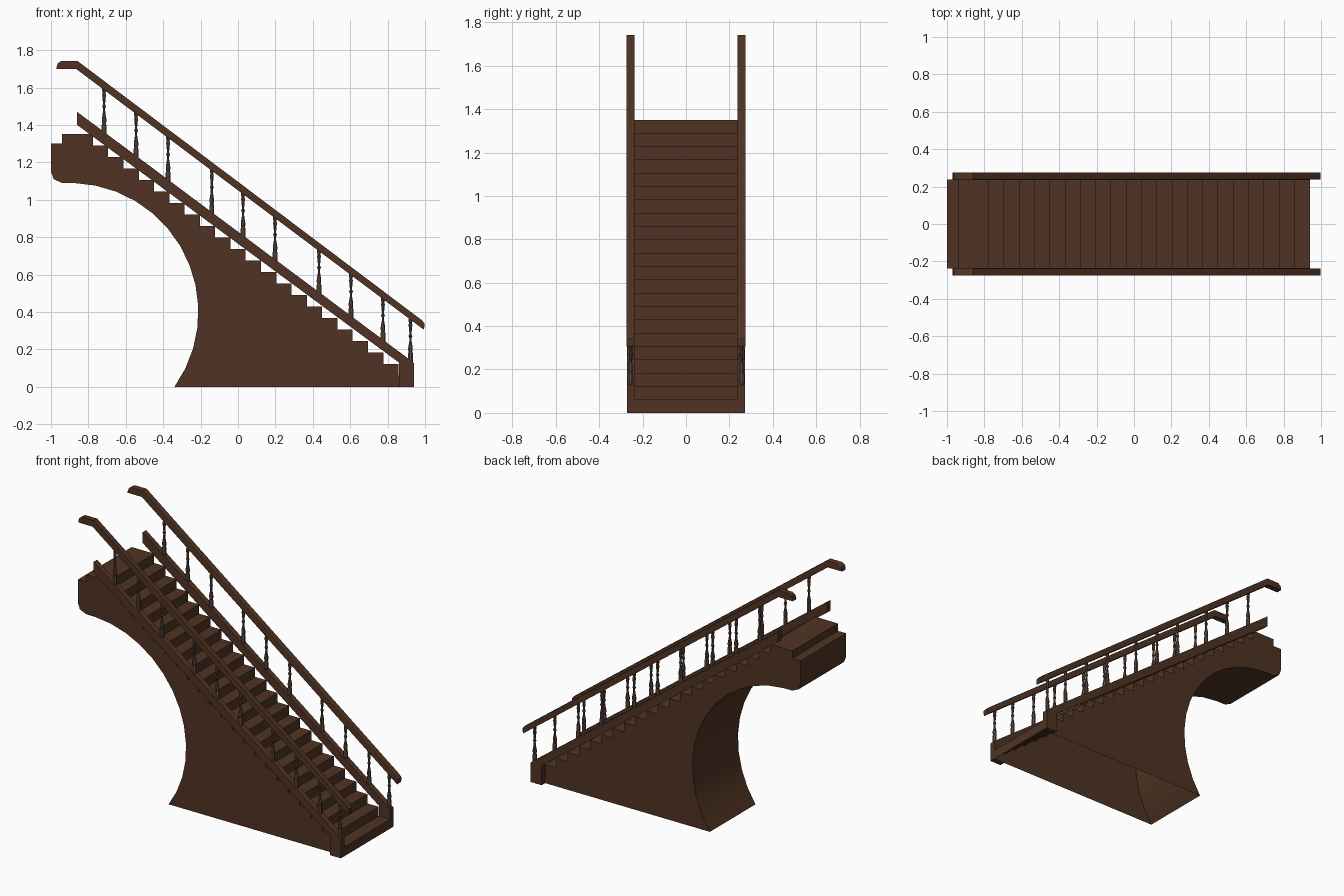
import bpy, bmesh
from math import sin, cos, tau, radians

old = bpy.data.objects.get("Cube")
if old:
    bpy.data.objects.remove(old, do_unlink=True)


def material(name, rgb):
    m = bpy.data.materials.new(name)
    m.use_nodes = True
    m.diffuse_color = (*rgb, 1)
    bsdf = m.node_tree.nodes["Principled BSDF"]
    bsdf.inputs["Base Color"].default_value = (*rgb, 1)
    bsdf.inputs["Roughness"].default_value = 0.8
    return m


wood = material("dark_brown_wood", (0.080, 0.034, 0.017))
baluster_wood = material("grey_brown_wood", (0.115, 0.070, 0.054))


def finish(name, bm, mat, smooth=None):
    bmesh.ops.recalc_face_normals(bm, faces=bm.faces)
    me = bpy.data.meshes.new(name)
    bm.to_mesh(me)
    bm.free()
    me.materials.append(mat)
    ob = bpy.data.objects.new(name, me)
    bpy.context.collection.objects.link(ob)
    if smooth:
        bpy.ops.object.select_all(action="DESELECT")
        ob.select_set(True)
        bpy.context.view_layer.objects.active = ob
        bpy.ops.object.shade_smooth_by_angle(angle=radians(smooth))
    return ob


def extrude_xz(profile, y0, y1):
    """Extrude an x-z outline along y; returns the bmesh and its y0 corners."""
    bm = bmesh.new()
    near = [bm.verts.new((x, y0, z)) for x, z in profile]
    far = [bm.verts.new((x, y1, z)) for x, z in profile]
    bm.faces.new(near)
    bm.faces.new(far[::-1])
    for i in range(len(near)):
        j = (i + 1) % len(near)
        bm.faces.new((near[i], far[i], far[j], near[j]))
    return bm, near


# Stair body: zigzag treads, landing and arched underside, open at the floor
STEPS, FRONT, RUN, RISE = 22, 0.94, 0.0817, 0.0614
HALF = 0.237
outline = [(FRONT, 0)]
for i in range(STEPS):
    x, top = FRONT - i * RUN, (i + 1) * RISE
    outline += [(x, top), (x - RUN, top)]
outline[-1] = (-0.94, STEPS * RISE)
outline += [(-0.94, 1.302), (-1, 1.302), (-1, 1.15), (-0.985, 1.11), (-0.94, 1.09)]
ARC = 13
for i in range(ARC + 1):
    a = radians(88 - i * 123.5 / ARC)
    outline.append((-0.9 + 0.688 * cos(a), max(0, 0.4 + 0.69 * sin(a))))
body, _ = extrude_xz(outline, -HALF, HALF)
floor = [f for f in body.faces if all(v.co.z < 0.001 for v in f.verts)]
body_faces = [f for f in body.faces if len(f.verts) > 4]
bmesh.ops.recalc_face_normals(body, faces=body.faces)
bmesh.ops.delete(body, geom=floor, context="FACES_ONLY")
bmesh.ops.triangulate(body, faces=body_faces)
finish("stair_body", body, wood, 20)

# Outlines shared by both sides
stringer_outline = [(0.94, 0), (0.94, 0.128), (0.925, 0.14), (-0.86, 1.47),
                    (-0.86, 1.40), (0.86, 0.13), (0.86, 0)]
rail_top = [(-0.97, 1.71), (-0.963, 1.73), (-0.945, 1.742), (-0.858, 1.742),
            (0.982, 0.357), (0.997, 0.34), (0.998, 0.325)]
rail_outline = rail_top + [(0.992, 0.306), (-0.866, 1.70), (-0.97, 1.70)]

# Baluster turning: (radius, fraction of height)
turning = [(0.0135, 0), (0.0135, 0.2), (0.010, 0.23), (0.013, 0.27),
           (0.013, 0.33), (0.007, 0.47), (0.006, 0.55), (0.011, 0.6),
           (0.006, 0.65), (0.009, 0.78), (0.011, 0.86), (0.008, 0.9),
           (0.011, 0.94), (0.011, 1)]
baluster_x = [-0.716, -0.545, -0.374, -0.14, 0.027, 0.198,
              0.433, 0.604, 0.775, 0.922]


def baluster(name, x, y):
    base = 0.128 + (0.94 - x) * 0.744 - 0.008
    height = 1.705 - (x + 0.86) * 0.753 - base
    bm = bmesh.new()
    sides, rings = 8, []
    for r, t in turning:
        rings.append([bm.verts.new((x + r * cos(tau * (k + 0.5) / sides),
                                    y + r * sin(tau * (k + 0.5) / sides),
                                    base + t * height)) for k in range(sides)])
    for a, b in zip(rings, rings[1:]):
        for k in range(sides):
            n = (k + 1) % sides
            bm.faces.new((a[k], a[n], b[n], b[k]))
    bm.faces.new(rings[0][::-1])
    bm.faces.new(rings[-1])
    finish(name, bm, baluster_wood, 40)


for side, s in (("left", 1), ("right", -1)):
    # Sloping side board with its foot
    bm, _ = extrude_xz(stringer_outline, s * 0.2365, s * 0.273)
    finish(f"{side}_stringer", bm, wood)

    # Handrail with its inner top edge rounded over
    bm, inner = extrude_xz(rail_outline, s * 0.237, s * 0.275)
    top = set(inner[:len(rail_top)])
    edges = [e for e in bm.edges if all(v in top for v in e.verts)]
    bmesh.ops.bevel(bm, geom=edges, offset=0.014, segments=3, profile=0.5,
                    affect="EDGES", clamp_overlap=True)
    finish(f"{side}_handrail", bm, wood, 35)

    for n, x in enumerate(baluster_x):
        baluster(f"{side}_baluster_{n + 1}", x, s * 0.256)
